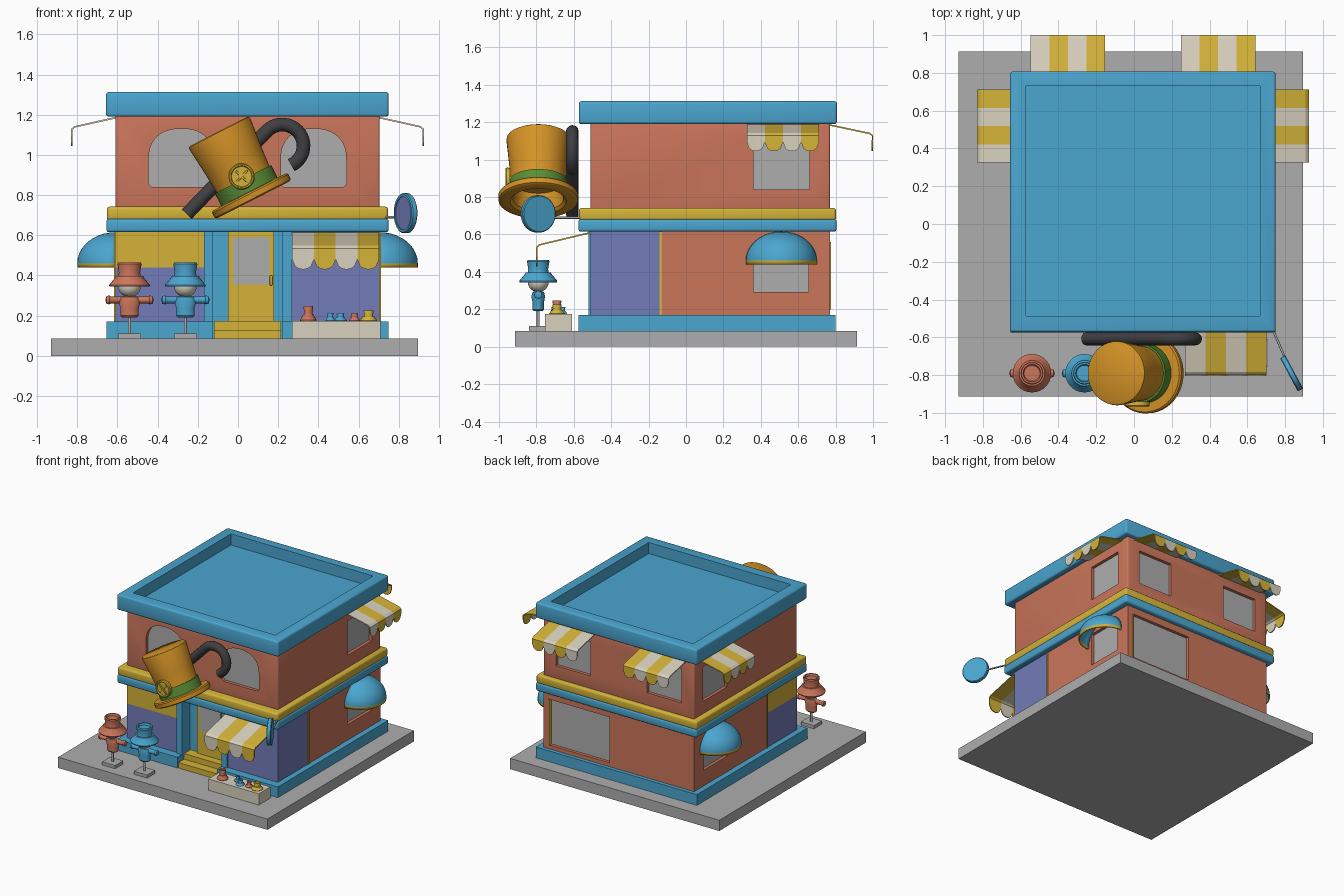
import bpy, bmesh, math
from mathutils import Matrix, Vector

if "Cube" in bpy.data.objects:
    bpy.data.objects.remove(bpy.data.objects["Cube"])

def mat(name, r, g, b):
    m = bpy.data.materials.new(name)
    m.diffuse_color = (r, g, b, 1)
    m.use_nodes = True
    m.node_tree.nodes["Principled BSDF"].inputs["Base Color"].default_value = m.diffuse_color
    return m

BLUE = mat("sky blue", 0.07, 0.38, 0.63)
RED = mat("brick red", 0.60, 0.18, 0.105)
YELLOW = mat("mustard yellow", 0.66, 0.45, 0.04)
PURPLE = mat("periwinkle", 0.17, 0.20, 0.48)
GREY = mat("stone grey", 0.42, 0.42, 0.42)
CREAM = mat("cream", 0.69, 0.64, 0.52)
DARK = mat("charcoal", 0.05, 0.05, 0.055)
ORANGE = mat("orange", 0.66, 0.29, 0.02)
GREEN = mat("green", 0.10, 0.27, 0.035)

def finish(name, bm, mats, smooth=False, M=None):
    if M is not None:
        bm.transform(M)
    bmesh.ops.recalc_face_normals(bm, faces=bm.faces)
    me = bpy.data.meshes.new(name)
    bm.to_mesh(me)
    bm.free()
    ob = bpy.data.objects.new(name, me)
    bpy.context.collection.objects.link(ob)
    for m in mats:
        me.materials.append(m)
    if smooth:
        activate(ob)
        bpy.ops.object.shade_smooth_by_angle(angle=math.radians(35))
    return ob

def activate(ob):
    bpy.ops.object.select_all(action='DESELECT')
    ob.select_set(True)
    bpy.context.view_layer.objects.active = ob

def box(name, x0, x1, y0, y1, z0, z1, m, bevel=0, M=None):
    bm = bmesh.new()
    bmesh.ops.create_cube(bm, size=1)
    for v in bm.verts:
        v.co = Vector(((x0 + x1) / 2 + v.co.x * (x1 - x0), (y0 + y1) / 2 + v.co.y * (y1 - y0),
                       (z0 + z1) / 2 + v.co.z * (z1 - z0)))
    if bevel:
        bmesh.ops.bevel(bm, geom=bm.edges[:], offset=bevel, segments=3, profile=0.5, affect='EDGES')
    return finish(name, bm, [m], bevel > 0, M)

def prism(name, pts, axis, lo, hi, m):
    place = {'x': lambda p, d: (d, p[0], p[1]), 'y': lambda p, d: (p[0], d, p[1]),
             'z': lambda p, d: (p[0], p[1], d)}[axis]
    bm = bmesh.new()
    a = [bm.verts.new(place(p, lo)) for p in pts]
    b = [bm.verts.new(place(p, hi)) for p in pts]
    bm.faces.new(a)
    bm.faces.new(b)
    for i in range(len(pts)):
        j = (i + 1) % len(pts)
        bm.faces.new((a[i], a[j], b[j], b[i]))
    return finish(name, bm, [m])

def revolve(name, prof, m, M, segs=28):
    bm = bmesh.new()
    vs = [bm.verts.new((r, 0, z)) for r, z in prof]
    es = [bm.edges.new(p) for p in zip(vs, vs[1:])]
    bmesh.ops.spin(bm, geom=vs + es, cent=(0, 0, 0), axis=(0, 0, 1), angle=2 * math.pi, steps=segs)
    bmesh.ops.remove_doubles(bm, verts=bm.verts, dist=1e-5)
    return finish(name, bm, [m], True, M)

def rect(a0, a1, z0, z1):
    return [(a0, z0), (a1, z0), (a1, z1), (a0, z1)]

def window(wall, name, pts, axis, w, s):
    # recess cut into the wall, with a grey pane at its bottom
    cut = prism("cutter", pts, axis, w - 0.03 * s, w + 0.03 * s, GREY)
    mod = wall.modifiers.new("recess", 'BOOLEAN')
    mod.operation, mod.object, mod.solver = 'DIFFERENCE', cut, 'EXACT'
    activate(wall)
    bpy.ops.object.modifier_apply(modifier=mod.name)
    bpy.data.objects.remove(cut)
    prism(name, pts, axis, w - 0.033 * s, w - 0.024 * s, GREY)

def solidify(ob, t):
    mod = ob.modifiers.new("thickness", 'SOLIDIFY')
    mod.thickness, mod.offset = t, 0

def awning(name, place, u0, u1, D, top, slope, drop):
    # striped sheet with scalloped valance, place maps (along, out, z) to world
    bm = bmesh.new()
    n, cols = 8, []
    for i in range(4 * n + 1):
        u = u0 + (u1 - u0) * i / (4 * n)
        t = (i % n) / n * 2 - 1
        low = top - drop + 0.05 - 0.05 * math.sqrt(max(0, 1 - t * t))
        rows = [(0, top), (D - 0.015, top - slope), (D, top - slope - 0.012), (D, low)]
        cols.append([bm.verts.new(place(u, d, z)) for d, z in rows])
    for i in range(4 * n):
        for k in range(3):
            f = bm.faces.new((cols[i][k], cols[i + 1][k], cols[i + 1][k + 1], cols[i][k + 1]))
            f.material_index = (i // n) % 2
    solidify(finish(name, bm, [CREAM, YELLOW]), 0.008)

def dome(name, w, s, yc):
    # quarter-sphere canopy with a yellow rim
    bm = bmesh.new()
    rows = []
    for k in range(-1, 11):
        ph = max(k, 0) / 10 * math.pi / 2
        R, z = 0.185 * math.cos(ph), 0.46 + 0.15 * math.sin(ph) - (0.02 if k < 0 else 0)
        rows.append([bm.verts.new((w + s * R * math.sin(a), yc + R * math.cos(a), z))
                     for a in (math.pi * i / 24 for i in range(25))])
    for k in range(11):
        for i in range(24):
            f = bm.faces.new((rows[k][i], rows[k][i + 1], rows[k + 1][i + 1], rows[k + 1][i]))
            f.material_index = 1 if k == 0 else 0
    bmesh.ops.remove_doubles(bm, verts=bm.verts, dist=1e-5)
    solidify(finish(name, bm, [BLUE, YELLOW], True), 0.01)

def tube(name, pts, r, m):
    cu = bpy.data.curves.new(name, 'CURVE')
    cu.dimensions, cu.bevel_depth, cu.bevel_resolution, cu.use_fill_caps = '3D', r, 4, True
    sp = cu.splines.new('POLY')
    sp.points.add(len(pts) - 1)
    for p, c in zip(sp.points, pts):
        p.co = (*c, 1)
    sp.use_smooth = True
    cu.materials.append(m)
    ob = bpy.data.objects.new(name, cu)
    bpy.context.collection.objects.link(ob)
    activate(ob)
    bpy.ops.object.convert(target='MESH')

T = lambda x, y, z: Matrix.Translation((x, y, z))
XL, XR, YF, YB, YM = -0.61, 0.705, -0.51, 0.77, -0.135

# pavement and plinth with a notch for the doorway
box("pavement", -0.93, 0.895, -0.913, 0.913, 0, 0.085, GREY)
prism("plinth", [(-0.655, -0.575), (-0.125, -0.575), (-0.125, -0.42), (0.22, -0.42), (0.22, -0.575),
                 (0.75, -0.575), (0.75, 0.80), (-0.655, 0.80)], 'z', 0.085, 0.17, BLUE)

# ground floor: brick rear, coloured shop front
ground = box("ground_floor_wall", XL, XR, YM, YB, 0.16, 0.63, RED)
box("left_shop_glass", XL, -0.17, YF, YM, 0.16, 0.44, PURPLE)
box("left_shop_panel", XL, -0.17, YF, YM, 0.44, 0.63, YELLOW)
box("right_shop_glass", 0.27, XR, YF, YM, 0.16, 0.63, PURPLE)
for x0, x1, n in ((-0.17, -0.125, "left"), (0.22, 0.27, "right")):
    box(n + "_door_column", x0, x1, YF - 0.012, YM, 0.16, 0.63, BLUE)
for x, n in ((XL, "left"), (XR, "right")):
    box(n + "_side_trim", x - 0.007, x + 0.007, YM - 0.006, YM + 0.006, 0.17, 0.62, YELLOW)

# doorway
box("doorway_back", -0.125, 0.22, -0.42, YM, 0.16, 0.63, BLUE)
box("door", -0.05, 0.18, -0.44, -0.41, 0.17, 0.615, YELLOW)
box("door_glass", -0.025, 0.158, -0.446, -0.439, 0.355, 0.59, GREY)
box("door_handle", 0.158, 0.172, -0.465, -0.435, 0.35, 0.40, YELLOW, 0.005)
box("door_step", -0.12, 0.215, -0.57, -0.42, 0.085, 0.128, YELLOW)
box("door_sill", -0.12, 0.215, -0.50, -0.41, 0.128, 0.172, YELLOW)

# floor bands, upper wall, roof
box("band_blue", -0.655, 0.75, -0.575, 0.805, 0.615, 0.682, BLUE, 0.014)
box("band_yellow", -0.653, 0.747, -0.572, 0.802, 0.675, 0.742, YELLOW, 0.014)
upper = box("upper_wall", XL, XR, YF, YB, 0.73, 1.20, RED, 0.01)
roof = box("roof", -0.657, 0.75, -0.573, 0.807, 1.19, 1.313, BLUE, 0.014)
rc = box("cutter", -0.573, 0.667, -0.488, 0.73, 1.225, 1.4, BLUE)
rm = roof.modifiers.new("well", 'BOOLEAN')
rm.operation, rm.object, rm.solver = 'DIFFERENCE', rc, 'EXACT'
activate(roof)
bpy.ops.object.modifier_apply(modifier=rm.name)
bpy.data.objects.remove(rc)

# windows
for c, n in ((-0.282, "left"), (0.376, "right")):
    arch = [(c - 0.163, 0.855), (c - 0.148, 0.84), (c + 0.148, 0.84), (c + 0.163, 0.855)]
    for i in range(21):
        a = math.pi * i / 20
        ca, sa = math.cos(a), math.sin(a)
        arch.append((c + 0.163 * math.copysign(abs(ca) ** 0.85, ca), 0.975 + 0.155 * sa ** 0.85 if 0 < i < 20 else 0.975))
    window(upper, n + "_arched_window", arch, 'y', YF, -1)
for w, s, n in ((XL, -1, "left"), (XR, 1, "right")):
    window(upper, n + "_upper_window", rect(0.36, 0.66, 0.84, 1.11), 'x', w, s)
    window(ground, n + "_lower_window", rect(0.36, 0.655, 0.293, 0.55), 'x', w, s)
    awning(n + "_upper_awning", lambda u, d, z: (w + s * d, u, z), 0.325, 0.712, 0.217, 1.185, 0.045, 0.14)
    dome(n + "_dome_awning", w, s, 0.51)
for c, n in ((-0.35, "left"), (0.445, "right")):
    window(upper, n + "_back_window", rect(c - 0.15, c + 0.15, 0.84, 1.11), 'y', YB, 1)
    awning(n + "_back_awning", lambda u, d, z: (u, YB + d, z), c - 0.197, c + 0.197, 0.227, 1.185, 0.045, 0.14)
window(ground, "large_back_window", rect(0.13, 0.65, 0.20, 0.56), 'y', YB, 1)
box("back_window_frame", 0.65, 0.66, YB - 0.03, YB + 0.006, 0.20, 0.56, YELLOW)
awning("shop_awning", lambda u, d, z: (u, YF - d, z), 0.27, 0.702, 0.287, 0.61, 0.065, 0.18)

# round hanging sign
S = T(0.835, -0.79, 0.71) @ Matrix.Rotation(math.atan2(-0.47, -0.88), 4, 'Z') @ Matrix.Rotation(math.pi / 2, 4, 'Y')
revolve("sign_disc", [(0, -0.015), (0.095, -0.015), (0.1, -0.01), (0.1, 0.012), (0.095, 0.017), (0.083, 0.017),
                      (0.083, 0.008), (0, 0.008)], BLUE, S, 36)
revolve("sign_face", [(0, 0.004), (0.083, 0.004), (0.083, 0.012), (0, 0.012)], PURPLE, S, 36)
tube("sign_bracket", [(0.735, -0.56, 0.69), (0.80, -0.71, 0.69)], 0.006, GREY)

# display stand with small hats
HAT = [(0, 0.01), (0.06, 0.01), (0.1, 0), (0.102, 0.008), (0.07, 0.046), (0.068, 0.054), (0.056, 0.054),
       (0.053, 0.07), (0.06, 0.112), (0.056, 0.12), (0.047, 0.12), (0.042, 0.105), (0, 0.105)]
box("display_stand", 0.27, 0.71, -0.755, -0.61, 0.085, 0.174, CREAM)
for x, y, k, kz, m in ((0.35, -0.69, 0.4, 0.62, RED), (0.46, -0.66, 0.25, 0.33, BLUE), (0.51, -0.7, 0.32, 0.33, BLUE),
                       (0.58, -0.69, 0.28, 0.33, RED), (0.65, -0.69, 0.42, 0.44, YELLOW)):
    revolve("small_hat", HAT, m, T(x, y, 0.173) @ Matrix.Diagonal((k, k, kz, 1)), 18)

# mannequins
for x, m, n in ((-0.54, RED, "red"), (-0.262, BLUE, "blue")):
    P = T(x, -0.79, 0)
    box(n + "_stand_base", -0.057, 0.057, -0.05, 0.05, 0.085, 0.11, GREY, 0, P)
    revolve(n + "_stand_pole", [(0, 0.1), (0.008, 0.1), (0.008, 0.21), (0, 0.21)], GREY, P, 12)
    revolve(n + "_torso", [(0, 0.19), (0.035, 0.19), (0.046, 0.2), (0.045, 0.235), (0.054, 0.27), (0.045, 0.293),
                           (0, 0.303)], m, P @ Matrix.Diagonal((1, 0.68, 1, 1)))
    half = [(0.017, 0), (0.017, 0.092), (0.022, 0.1), (0.02, 0.114), (0, 0.121)]
    revolve(n + "_arms", [(r, -z) for r, z in half[:0:-1]] + half, m,
            P @ T(0, 0, 0.278) @ Matrix.Rotation(math.pi / 2, 4, 'Y'), 16)
    revolve(n + "_head", [(0.056 * math.sin(math.pi * i / 12), 0.345 - 0.053 * math.cos(math.pi * i / 12))
                          for i in range(13)], CREAM, P)
    revolve(n + "_hat", HAT, m, P @ T(0, 0, 0.344))

# hooked cane
pts = [(-0.255, -0.608, 0.705)]
for i in range(25):
    a = math.radians(135 - 200 * i / 24)
    pts.append((0.22 + 0.106 * math.cos(a), -0.608, 1.045 + 0.106 * math.sin(a)))
tube("cane", pts, 0.034, DARK)

# giant tilted top hat
H = T(0.07, -0.79, 0.79) @ Matrix.Rotation(math.radians(-27), 4, 'Y')
revolve("top_hat", [(0, 0.1), (0.13, 0.1), (0.135, 0.0), (0.15, -0.015), (0.2, -0.015), (0.212, -0.008), (0.213, 0.02),
                    (0.205, 0.028), (0.15, 0.03), (0.147, 0.1), (0.155, 0.2), (0.17, 0.35), (0.168, 0.362),
                    (0.16, 0.367), (0, 0.367)], ORANGE, H, 48)
revolve("hat_band", [(0.14, 0.028), (0.157, 0.028), (0.157, 0.1), (0.14, 0.1)], GREEN, H, 48)
B = H @ T(0, -0.15, 0.115) @ Matrix.Rotation(math.pi / 2, 4, 'X')
revolve("hat_button", [(0, 0), (0.064, 0), (0.065, 0.02), (0.06, 0.026), (0.054, 0.026), (0.05, 0.018), (0, 0.018)],
        YELLOW, B, 32)
for a in (20, 110):
    box("button_stitch", -0.042, 0.042, -0.005, 0.005, 0.015, 0.026, YELLOW, 0.002,
        B @ Matrix.Rotation(math.radians(a), 4, 'Z'))
